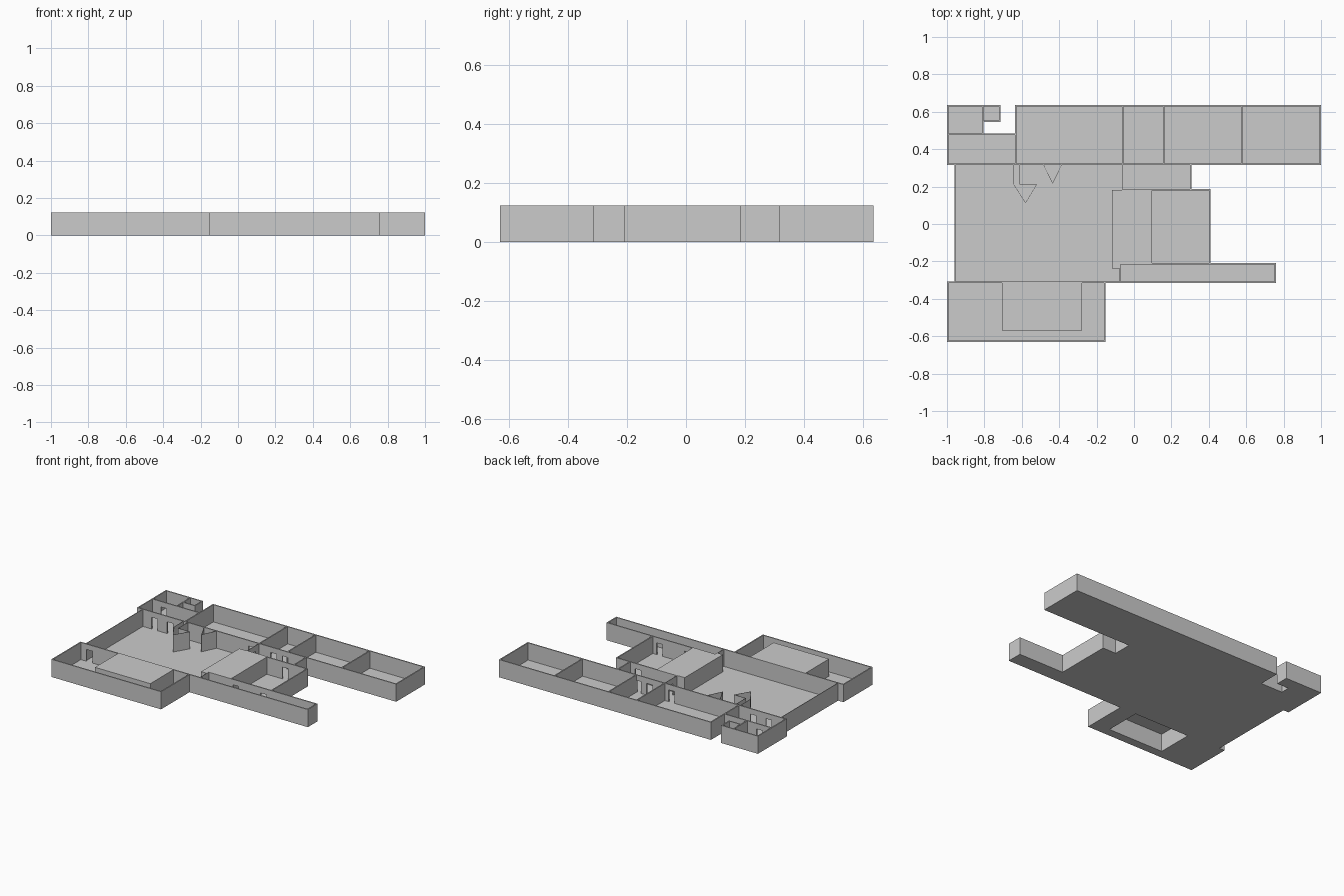
import bpy, bmesh
from math import hypot
from mathutils import Vector

if "Cube" in bpy.data.objects:
    bpy.data.objects.remove(bpy.data.objects["Cube"])

H = 0.123     # wall height
T = 0.008     # wall thickness
FLOOR = 0.003 # slab thickness
DOOR_H, DOOR_W = 0.085, 0.045


def make(name, bm):
    bmesh.ops.recalc_face_normals(bm, faces=bm.faces)
    mesh = bpy.data.meshes.new(name)
    bm.to_mesh(mesh)
    bm.free()
    obj = bpy.data.objects.new(name, mesh)
    bpy.context.collection.objects.link(obj)
    return obj


def prism(bm, pts, z0, z1):
    face = bm.faces.new([bm.verts.new((x, y, z0)) for x, y in pts])
    new = bmesh.ops.extrude_face_region(bm, geom=[face])["geom"]
    verts = [v for v in new if isinstance(v, bmesh.types.BMVert)]
    bmesh.ops.translate(bm, vec=(0, 0, z1 - z0), verts=verts)


def rect(x0, x1, y0, y1):
    return [(x0, y0), (x1, y0), (x1, y1), (x0, y1)]


def slab(name, *rects):
    bm = bmesh.new()
    for r in rects:
        prism(bm, rect(*r), 0, FLOOR)
    return make(name, bm)


def wall(name, a, b, doors=(), t=T):
    """Straight wall from a to b; doors are centre distances from a."""
    a, b = Vector(a), Vector(b)
    d = (b - a).normalized()
    n = Vector((-d.y, d.x)) * t / 2
    bm = bmesh.new()

    def piece(s, e, z0):
        p, q = a + d * s, a + d * e
        prism(bm, [p - n, q - n, q + n, p + n], z0, H)

    pos = -t / 2
    for c in sorted(doors):
        piece(pos, c - DOOR_W / 2, 0)
        piece(c - DOOR_W / 2, c + DOOR_W / 2, DOOR_H)
        pos = c + DOOR_W / 2
    piece(pos, (b - a).length + t / 2, 0)
    return make(name, bm)


def wall_run(name, pts, t=T):
    for i, (a, b) in enumerate(zip(pts, pts[1:])):
        wall(f"{name}_{i + 1}", a, b, t=t)


L, R, B, F = -0.996, 0.996, 0.631, -0.626  # outer wall centre lines
YN, YS = 0.32, -0.312                      # north and south hall walls

# Floors
slab("back_rooms_floor", (-0.635, R, YN, B))
slab("corner_rooms_floor", (L, -0.635, YN, 0.48), (L, -0.81, 0.48, B),
     (-0.81, -0.72, 0.55, B))
slab("hall_floor", (-0.957, -0.06, YS, YN))
slab("passage_floor", (-0.06, 0.303, 0.183, YN))
slab("side_room_floor", (-0.06, 0.406, -0.213, 0.183))
slab("corridor_floor", (-0.075, 0.756, YS, -0.213))
slab("front_room_floor", (L, -0.157, F, -0.57), (L, -0.705, -0.57, YS),
     (-0.278, -0.157, -0.57, YS))

# Back row of rooms
wall("hall_north_wall", (L, YN), (R, YN), [0.13, 0.25, 0.88, 1.05, 1.14])
wall_run("back_rooms_wall", [(-0.633, YN), (-0.633, B), (R, B), (R, YN)])
for i, x in enumerate((-0.06, 0.158, 0.575)):
    wall(f"back_divider_{i + 1}", (x, YN), (x, B))

# Small corner rooms
wall_run("corner_wall", [(L, YN), (L, B), (-0.719, B), (-0.719, 0.55), (-0.809, 0.55)])
wall("corner_partition", (-0.809, 0.48), (-0.809, B), [0.11])
wall("corner_inner_wall", (L, 0.48), (-0.633, 0.48), [0.09])

# Hall, passage and corridor
wall("hall_west_wall", (-0.957, YS), (-0.957, YN), t=0.004)
wall("hall_south_wall", (L, YS), (0.756, YS), [0.07])
wall("passage_door_wall", (-0.06, 0.183), (-0.06, YN), [0.07], t=0.004)
wall("passage_end_wall", (0.303, 0.183), (0.303, YN))
wall("corridor_end_wall", (0.756, YS), (0.756, -0.213))
wall("corridor_north_wall", (-0.075, -0.213), (0.756, -0.213), [0.21, 0.425])
wall("corridor_start_wall", (-0.075, YS), (-0.075, -0.213), t=0.003)

# Side room
wall("side_room_north_wall", (-0.06, 0.183), (0.406, 0.183), [0.30])
wall("side_room_east_wall", (0.406, -0.213), (0.406, 0.183))

# Full-height solid block next to the hall
bm = bmesh.new()
prism(bm, [(-0.118, -0.238), (-0.075, -0.238), (-0.075, -0.213), (0.097, -0.213),
           (0.097, 0.183), (-0.118, 0.183)], 0.0015, H)
make("service_block", bm)

# Front room walls and the raised deck, open below
wall_run("front_room_wall", [(L, YS), (L, F), (-0.157, F), (-0.157, YS)])
bm = bmesh.new()
prism(bm, rect(-0.705, -0.278, -0.57, YS), 0, H)
bm.faces.ensure_lookup_table()
low = [f for f in bm.faces if all(v.co.z < 0.001 for v in f.verts)]
bmesh.ops.delete(bm, geom=low, context='FACES')
make("front_deck", bm)

# Thin angled screens in the hall
wall_run("arrow_screen", [(-0.643, YN), (-0.643, 0.212), (-0.58, 0.112),
                          (-0.52, 0.212), (-0.61, 0.212), (-0.61, YN)], t=0.002)
wall_run("vee_screen", [(-0.485, YN), (-0.435, 0.217), (-0.385, YN)], t=0.002)
